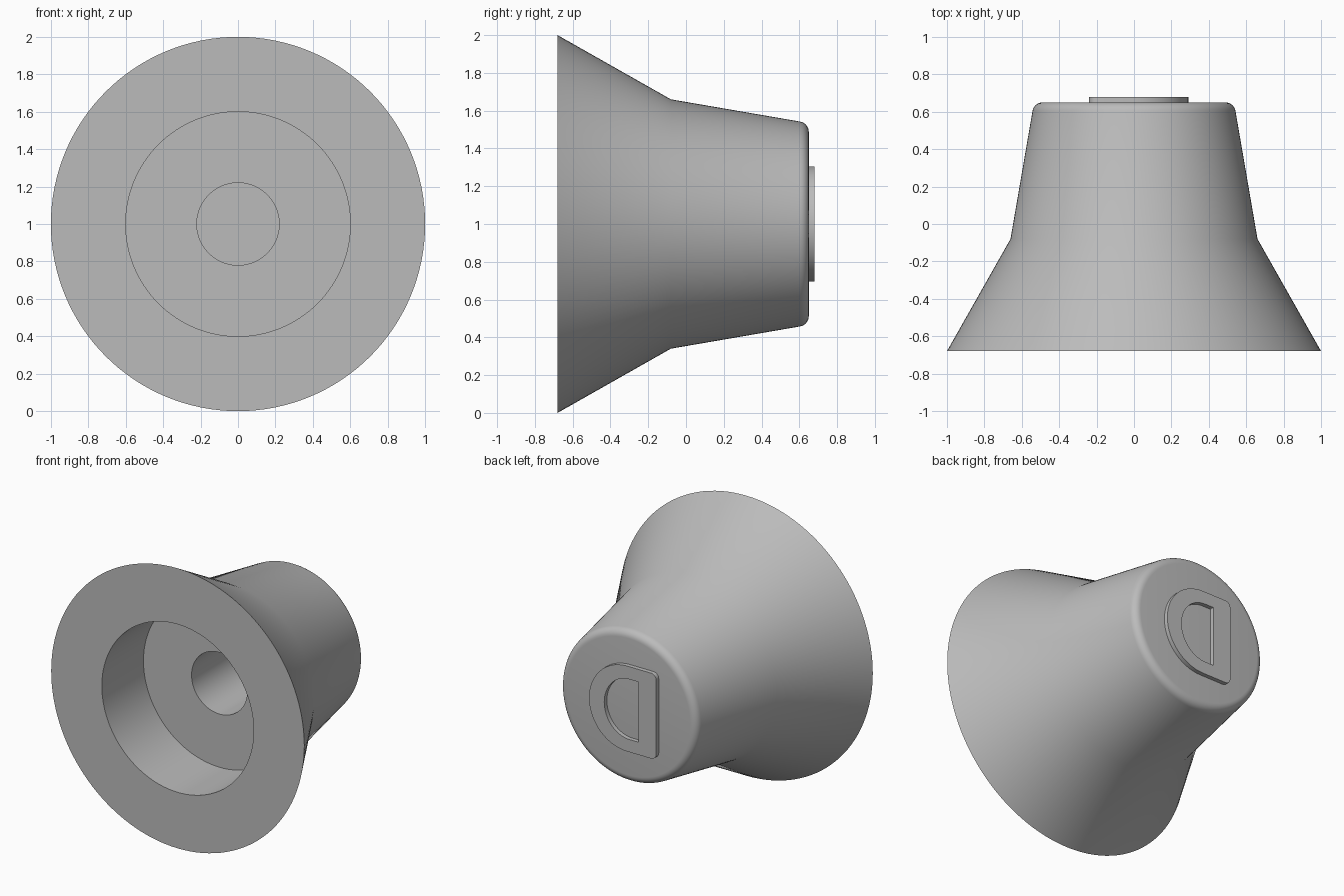
import bpy
import bmesh
from math import pi, cos, sin, radians

# Remove the default object
cube = bpy.data.objects.get("Cube")
if cube:
    bpy.data.objects.remove(cube, do_unlink=True)

AXIS_Z = 1.0

# Single plain grey
grey = bpy.data.materials.new("plain grey")
grey.use_nodes = True
colour = (0.5, 0.5, 0.5, 1)
grey.diffuse_color = colour
grey.node_tree.nodes["Principled BSDF"].inputs["Base Color"].default_value = colour


def loft(name, rings, loop=False):
    """Join matching rings of points; cap the ends, or loop back to the start."""
    bm = bmesh.new()
    loops = [[bm.verts.new(p) for p in ring] for ring in rings]
    count = len(loops[0])
    pairs = list(zip(loops, loops[1:]))
    if loop:
        pairs.append((loops[-1], loops[0]))
    else:
        bm.faces.new(loops[0])
        bm.faces.new(loops[-1])
    for a, b in pairs:
        for i in range(count):
            j = (i + 1) % count
            bm.faces.new((a[i], a[j], b[j], b[i]))
    bmesh.ops.recalc_face_normals(bm, faces=bm.faces)
    mesh = bpy.data.meshes.new(name)
    bm.to_mesh(mesh)
    bm.free()
    mesh.materials.append(grey)
    obj = bpy.data.objects.new(name, mesh)
    bpy.context.collection.objects.link(obj)
    bpy.ops.object.select_all(action='DESELECT')
    obj.select_set(True)
    bpy.context.view_layer.objects.active = obj
    bpy.ops.object.shade_smooth_by_angle(angle=radians(30))
    return obj


def circle(radius, y, sides=128):
    angles = [2 * pi * i / sides for i in range(sides)]
    return [(radius * cos(t), y, AXIS_Z + radius * sin(t)) for t in angles]


def half_round(flat_x, round_x, half_height, bulge, corner, y):
    """Outline with one flat side and one elliptical side."""
    points = []
    for i in range(33):
        t = -pi / 2 + pi * i / 32
        points.append((round_x - bulge + bulge * cos(t), half_height * sin(t)))
    for sign, start in ((1, pi / 2), (-1, pi)):
        for i in range(6):
            t = start + pi / 2 * i / 5
            points.append((flat_x + corner + corner * cos(t),
                           sign * (half_height - corner) + corner * sin(t)))
    return [(x, y, AXIS_Z + z) for x, z in points]


# Flared body: stepped bore, flat front rim, cone, tapered neck, rounded back
profile = [(0.22, 0.49), (0.22, -0.21), (0.6, -0.21), (0.6, -0.68),
           (1.0, -0.68), (0.66, -0.08)]
fillet = 0.055
for i in range(7):
    t = radians(9) + radians(81) * i / 6
    profile.append((0.488 + fillet * cos(t), 0.65 - fillet + fillet * sin(t)))
loft("flared_body", [circle(r, y) for r, y in profile])

# Raised half-round boss with an open pocket on the back
outer = (-0.24, 0.29, 0.305, 0.3, 0.04)
inner = (-0.10, 0.17, 0.215, 0.2, 0.005)
loft("back_boss", [half_round(*outer, 0.64), half_round(*outer, 0.68),
                   half_round(*inner, 0.68), half_round(*inner, 0.64)], loop=True)
